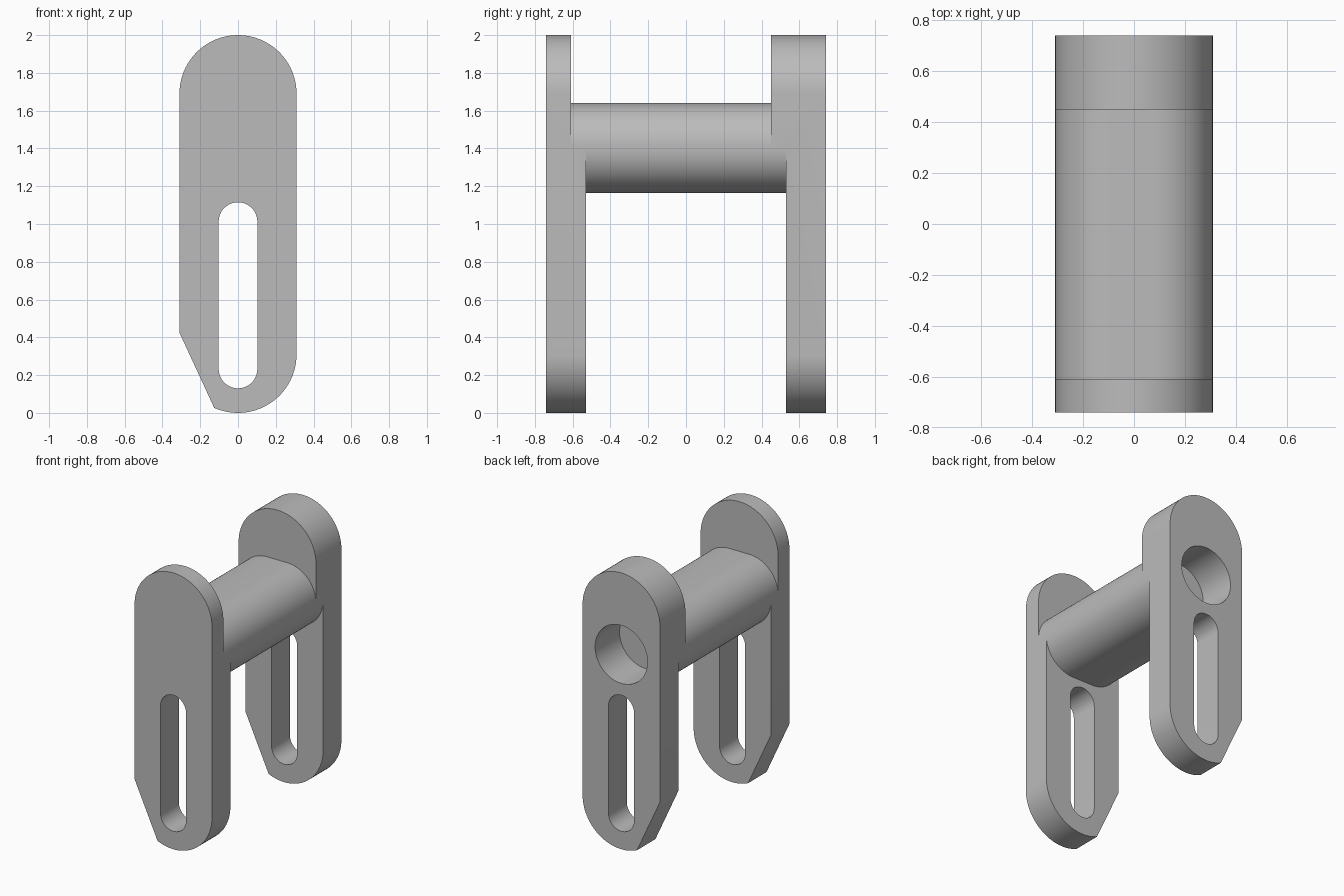
import bpy, bmesh
from math import sin, cos, pi, radians

cube = bpy.data.objects.get("Cube")
if cube:
    bpy.data.objects.remove(cube)

HALF = 0.31        # half the width of the link
DEPTH = 0.74       # half the distance over both plates
BAR_R, BAR_Z = 0.23, 1.4025

metal = bpy.data.materials.new("plain grey")
metal.use_nodes = True
grey = (0.5, 0.5, 0.5, 1)
metal.diffuse_color = grey
metal.node_tree.nodes["Principled BSDF"].inputs["Base Color"].default_value = grey


def arc(cx, cz, r, start, end, steps=24):
    angles = [radians(start + (end - start) * i / steps) for i in range(steps + 1)]
    return [(cx + r * cos(a), cz + r * sin(a)) for a in angles]


def prism(name, outline, y0, y1):
    """Extrude an x-z outline from y0 to y1."""
    bm = bmesh.new()
    face = bm.faces.new([bm.verts.new((x, y0, z)) for x, z in outline])
    top = bmesh.ops.extrude_face_region(bm, geom=[face])["geom"]
    verts = [v for v in top if isinstance(v, bmesh.types.BMVert)]
    bmesh.ops.translate(bm, verts=verts, vec=(0, y1 - y0, 0))
    bmesh.ops.recalc_face_normals(bm, faces=bm.faces)
    mesh = bpy.data.meshes.new(name)
    bm.to_mesh(mesh)
    bm.free()
    mesh.materials.append(metal)
    obj = bpy.data.objects.new(name, mesh)
    bpy.context.collection.objects.link(obj)
    return obj


def gap_outline(side):
    """Opening above (side 1) or below (side -1) the bar, following its rounded section."""
    cx = HALF - BAR_R
    curve = arc(cx, 0, BAR_R, 0, 90) + arc(-cx, 0, BAR_R, 90, 180)
    pts = [(0.5, 0)] + curve + [(-0.5, 0), (-0.5, 2), (0.5, 2)]
    return [(x, BAR_Z + side * (z + 0.0075)) for x, z in pts]


# Link block: round ends with one lower corner cut off
outline = (arc(0, 2 - HALF, HALF, 0, 180, 40)
           + [(-HALF, 0.425)]
           + arc(0, HALF, HALF, 246, 360, 30))
link = prism("shackle_link", outline, -DEPTH, DEPTH)

# Openings between the plates, long slots and the blind hole in the back
slot = arc(0, 1.0125, 0.1025, 0, 180) + arc(0, 0.2325, 0.1025, 180, 360)
hole = arc(0, 1.41, 0.21, 0, 352.5, 47)
cutters = [
    prism("upper_gap_cutter", gap_outline(1), -0.61, 0.45),
    prism("lower_gap_cutter", gap_outline(-1), -0.53, 0.53),
    prism("slot_cutter", slot, -1, 1),
    prism("hole_cutter", hole, DEPTH - 0.28, 1),
]
for cutter in cutters:
    mod = link.modifiers.new(cutter.name, 'BOOLEAN')
    mod.operation = 'DIFFERENCE'
    mod.solver = 'EXACT'
    mod.object = cutter

# Apply the cuts, remove the cutters and smooth the round surfaces
bpy.context.view_layer.update()
graph = bpy.context.evaluated_depsgraph_get()
cut_mesh = bpy.data.meshes.new_from_object(link.evaluated_get(graph))
link.modifiers.clear()
link.data = cut_mesh
cut_mesh.name = "shackle_link"
for cutter in cutters:
    bpy.data.objects.remove(cutter)

bpy.ops.object.select_all(action='DESELECT')
link.select_set(True)
bpy.context.view_layer.objects.active = link
bpy.ops.object.shade_smooth_by_angle(angle=radians(25))
